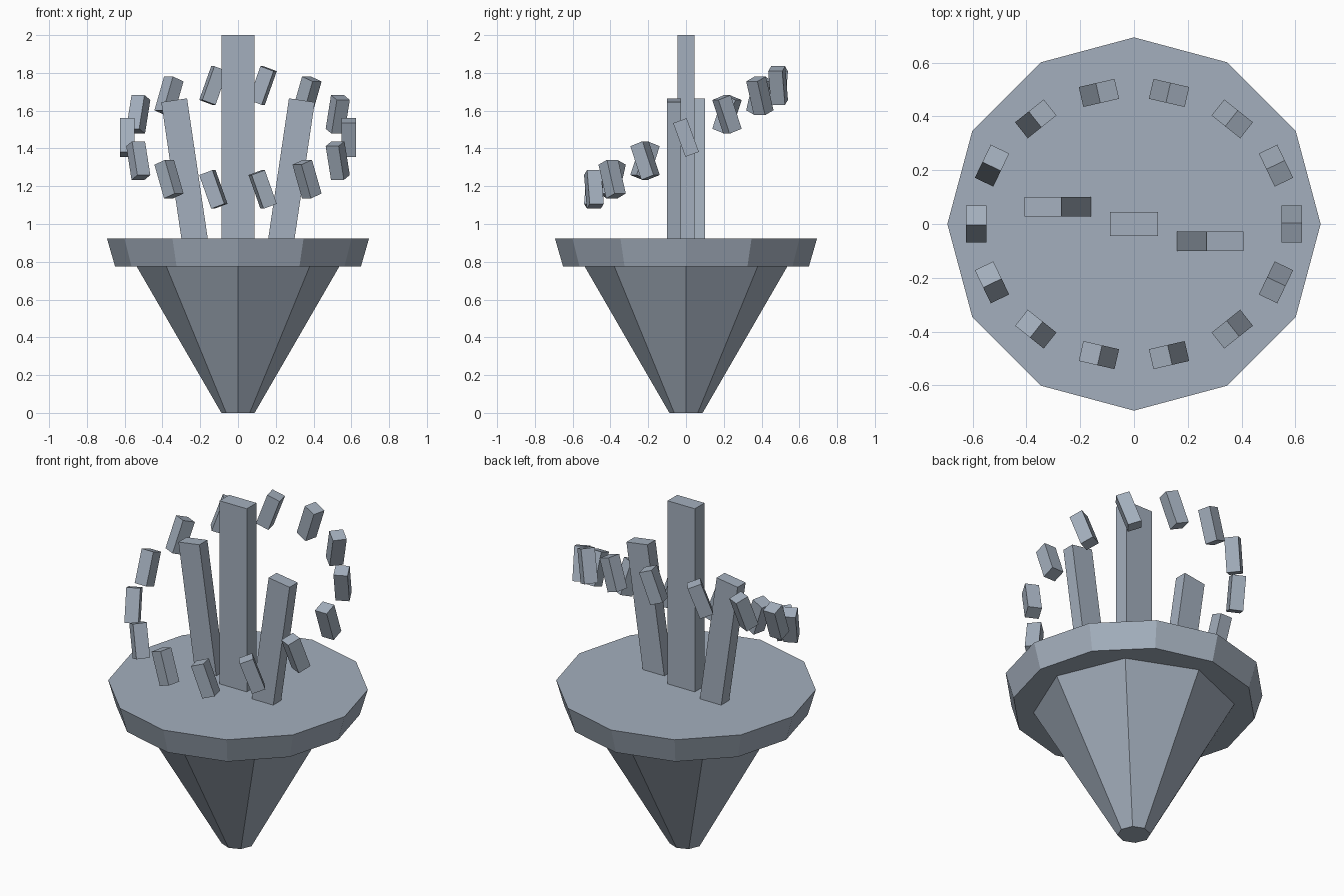
import bpy
import math
from mathutils import Matrix, Vector

cube = bpy.data.objects.get("Cube")
if cube:
    bpy.data.objects.remove(cube, do_unlink=True)

# One blue-grey stone colour
stone = bpy.data.materials.new("blue_grey_stone")
stone.use_nodes = True
colour = (0.37, 0.43, 0.51, 1)
stone.diffuse_color = colour
stone.node_tree.nodes["Principled BSDF"].inputs["Base Color"].default_value = colour


def frustum(name, sides, r_low, r_high, z_low, z_high):
    """Flat-sided tapered drum with corners on the axes."""
    bpy.ops.mesh.primitive_cone_add(
        vertices=sides, radius1=r_low, radius2=r_high, depth=z_high - z_low,
        location=(0, 0, (z_low + z_high) / 2))
    finish(name)


def box(name, size, matrix):
    bpy.ops.mesh.primitive_cube_add(size=1)
    obj = finish(name)
    obj.data.transform(Matrix.Diagonal((*size, 1)))
    obj.matrix_world = matrix


def finish(name):
    obj = bpy.context.object
    obj.name = name
    obj.data.materials.append(stone)
    return obj


# Floating island: tapered rock below a wide disc
frustum("rock_base", 8, 0.088, 0.537, 0, 0.776)
frustum("platform", 12, 0.651, 0.694, 0.776, 0.924)

# Upright centre pillar, sunk slightly into the platform
box("centre_pillar", (0.177, 0.09, 1.1), Matrix.Translation((0, 0, 1.45)))

# Two pillars leaning outwards, offset front and back
LENGTH = 0.8
for name, side in (("left_pillar", 1), ("right_pillar", -1)):
    turn = Matrix.Rotation(side * math.radians(8.4), 4, 'Y')
    top = Vector((side * 0.338, -side * 0.064, 1.655))
    centre = top - turn @ Vector((0, 0, LENGTH / 2))
    box(name, (0.138, 0.074, LENGTH), Matrix.Translation(centre) @ turn)

# Tilted ring of leaning blocks
COUNT = 14
for i in range(COUNT):
    a = math.tau * i / COUNT
    place = Matrix.Translation(
        (0.586 * math.cos(a), 0.5 * math.sin(a), 1.458 + 0.282 * math.sin(a)))
    lean = Matrix.Rotation(a, 4, 'Z') @ Matrix.Rotation(math.radians(20), 4, 'X')
    box(f"ring_block_{i + 1}", (0.076, 0.076, 0.19), place @ lean)
